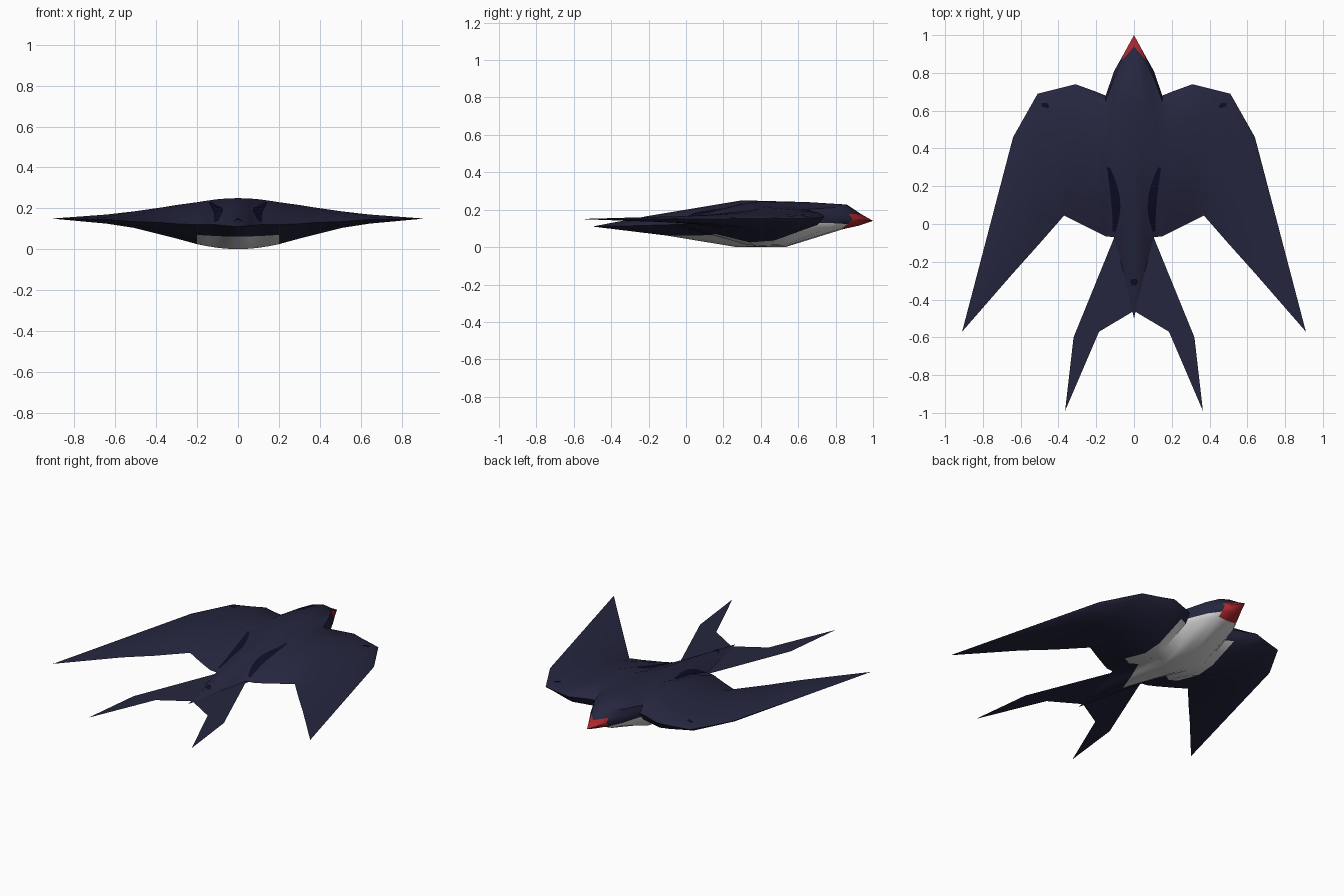
import bpy, bmesh, math
from mathutils import Vector
from mathutils.bvhtree import BVHTree

cube = bpy.data.objects.get("Cube")
if cube:
    bpy.data.objects.remove(cube, do_unlink=True)


def material(name, r, g, b):
    m = bpy.data.materials.new(name)
    m.use_nodes = True
    m.diffuse_color = (r, g, b, 1)
    m.node_tree.nodes["Principled BSDF"].inputs["Base Color"].default_value = (r, g, b, 1)
    return m


navy = material("navy_feathers", .019, .019, .05)
white = material("white_belly", .7, .7, .7)
red = material("red_throat", .4, .02, .025)
ink = material("dark_blue_marks", .004, .004, .022)


def add_object(name, bm, mats):
    """Turn a right-hand half mesh into a mirrored, smooth object."""
    me = bpy.data.meshes.new(name)
    bm.to_mesh(me)
    ob = bpy.data.objects.new(name, me)
    bpy.context.collection.objects.link(ob)
    for m in mats:
        me.materials.append(m)
    bpy.ops.object.select_all(action='DESELECT')
    ob.select_set(True)
    bpy.context.view_layer.objects.active = ob
    bpy.ops.object.shade_smooth_by_angle(angle=math.radians(45))
    mod = ob.modifiers.new("mirror", 'MIRROR')
    mod.use_clip = True
    return ob


# Stations outward: x, leading y, trailing y, leading z, trailing z, top z, bottom z
stations = [
    (0, 1, -.5, .14, .11, .25, 0),
    (.06, .89, -.24, .15, .115, .248, .003),
    (.105, .81, -.07, .155, .12, .244, .008),
    (.15, .68, -.065, .16, .12, .238, .015),
    (.2, .7, -.04, .165, .12, .23, .025),
    (.31, .74, .015, .165, .125, .215, .055),
    (.37, .725, .045, .16, .13, .205, .07),
    (.51, .69, -.115, .155, .135, .185, .105),
    (.64, .46, -.26, .152, .145, .17, .125),
    (.91, -.57, -.57, .15, .15, .15, .15),
]
# Chord rows: position, fullness at the body, fullness at the wing
top_rows = [(0, 0, 0), (.04, .32, .2), (.093, .8, .38), (.233, .92, .75),
            (.467, 1, 1), (.8, .38, .5)]
bottom_rows = [(1, 0, 0), (.733, .48, .6), (.487, 1, 1), (.313, 1, .9),
               (.107, .3, .4), (.05, .17, .2)]

# Body and wings as one loft
bm = bmesh.new()
rings = []
for x, lead, trail, z_lead, z_trail, z_top, z_bot in stations:
    ring = []
    blend = min(x / .25, 1)
    for rows, extreme in ((top_rows, z_top), (bottom_rows, z_bot)):
        for t, body, wing in rows:
            if x > 0 and t < .12:
                t *= .45
            edge = z_lead + (z_trail - z_lead) * t
            full = body + (wing - body) * blend
            ring.append(bm.verts.new((x, lead + (trail - lead) * t,
                                      edge + (extreme - edge) * full)))
    rings.append(ring)

count = len(rings[0])
for s, (a, b) in enumerate(zip(rings, rings[1:])):
    for i in range(count):
        j = (i + 1) % count
        f = bm.faces.new((a[i], a[j], b[j], b[i]))
        # Red beak and throat, then the white belly panel
        if s == 0 and i in (0, 10, 11):
            f.material_index = 2
        elif (s < 4 and 7 <= i <= 9) or (s in (1, 2) and i == 10):
            f.material_index = 1
bmesh.ops.remove_doubles(bm, verts=bm.verts, dist=.0005)
bm.normal_update()
surface = BVHTree.FromBMesh(bm)
add_object("body_and_wings", bm, [navy, white, red])
bm.free()

# Forked tail sheet
bm = bmesh.new()
outline = [(0, -.06), (0, -.46), (.185, -.57), (.365, -.99), (.32, -.6), (.1, -.06)]
v = [bm.verts.new((x, y, .112)) for x, y in outline]
bm.faces.new((v[0], v[1], v[2], v[5]))
bm.faces.new((v[2], v[4], v[5]))
bm.faces.new((v[2], v[3], v[4]))
add_object("forked_tail", bm, [navy])
bm.free()


def back_mark(name, path):
    """Thin painted strip laid on the upper surface; path holds x, y, half width."""
    bm = bmesh.new()
    previous = None
    for x, y, w in path:
        pair = []
        for px in (max(x - w, 0), x + w):
            hit = surface.ray_cast(Vector((px, y, 1)), Vector((0, 0, -1)))[0]
            if hit:
                pair.append(bm.verts.new(hit + Vector((0, 0, .004))))
        if len(pair) < 2:
            continue
        if previous:
            bm.faces.new((previous[0], pair[0], pair[1], previous[1]))
        previous = pair
    add_object(name, bm, [ink])
    bm.free()


# Dark marks along the back, rump and wing bends
strip = []
for k in range(15):
    u = k / 14
    strip.append((.135 - .04 * math.sin(u * math.pi * .75), .3 - .34 * u,
                  .008 + .016 * math.sin(u * math.pi)))
back_mark("back_stripe", strip)
back_mark("rump_spot", [(.001, -.29, .012), (.001, -.305, .02), (.001, -.325, .01)])
back_mark("wing_spot", [(.475, .64, .015), (.47, .625, .02), (.46, .615, .008)])
